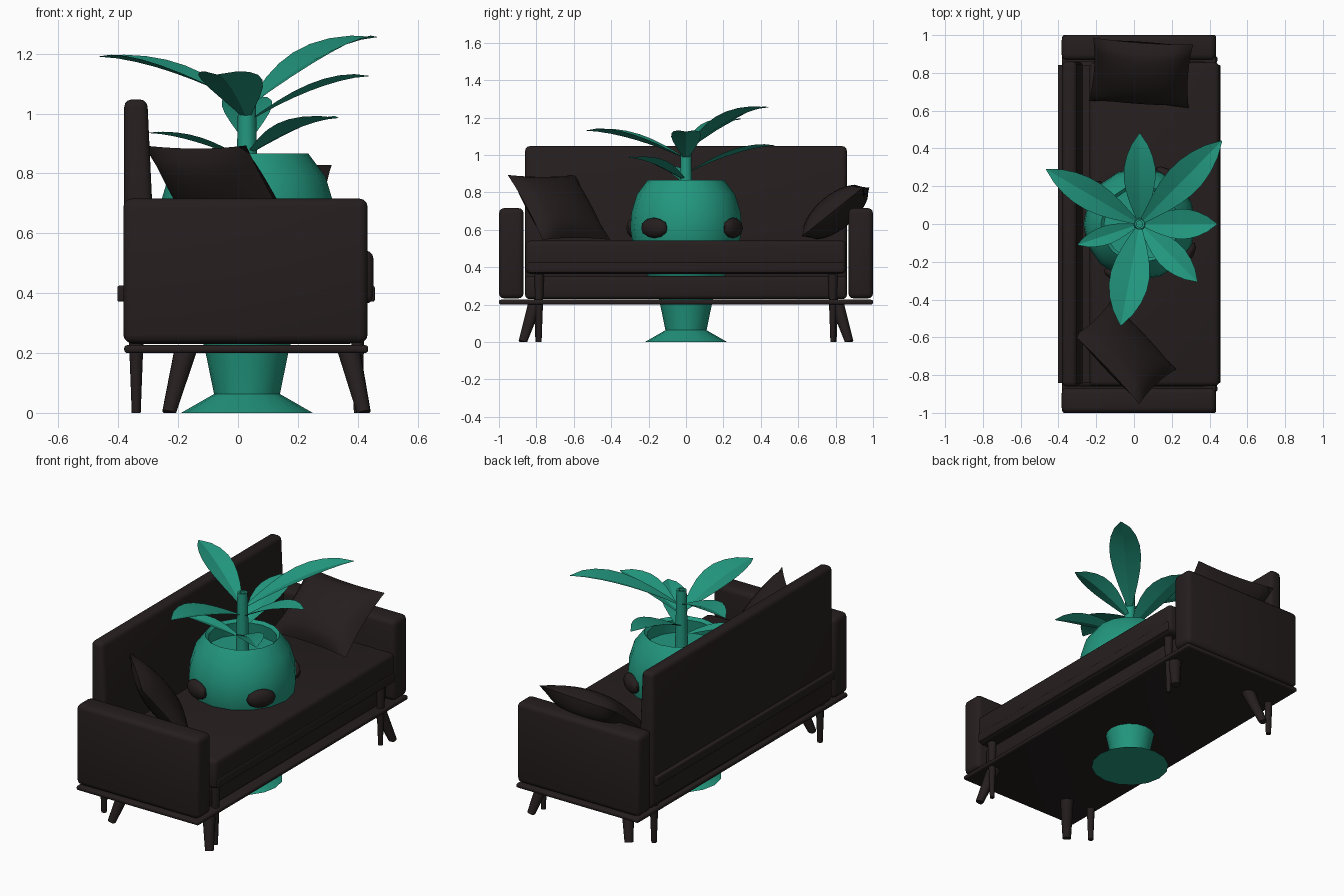
import bpy, bmesh, math
from mathutils import Vector, Matrix

if "Cube" in bpy.data.objects:
    bpy.data.objects.remove(bpy.data.objects["Cube"])


def material(name, rgb):
    m = bpy.data.materials.new(name)
    m.diffuse_color = (*rgb, 1)
    m.use_nodes = True
    m.node_tree.nodes["Principled BSDF"].inputs["Base Color"].default_value = m.diffuse_color
    return m


DARK = material("dark_upholstery", (0.019, 0.013, 0.013))
TEAL = material("teal", (0.016, 0.31, 0.21))


def finish(name, bm, mat, angle=40):
    bmesh.ops.recalc_face_normals(bm, faces=bm.faces)
    me = bpy.data.meshes.new(name)
    bm.to_mesh(me)
    bm.free()
    ob = bpy.data.objects.new(name, me)
    bpy.context.collection.objects.link(ob)
    me.materials.append(mat)
    bpy.ops.object.select_all(action='DESELECT')
    ob.select_set(True)
    bpy.context.view_layer.objects.active = ob
    bpy.ops.object.shade_smooth_by_angle(angle=math.radians(angle))
    return ob


def box(name, x, y, z, bevel, top_x=None):
    """Rounded box from ranges; top_x optionally moves the top's x range."""
    bm = bmesh.new()
    bmesh.ops.create_cube(bm, size=1)
    for v in bm.verts:
        xr = top_x if top_x and v.co.z > 0 else x
        v.co = [r[0] + (c + 0.5) * (r[1] - r[0]) for r, c in zip((xr, y, z), v.co)]
    bmesh.ops.bevel(bm, geom=bm.edges[:], offset=bevel, segments=3, profile=0.5,
                    affect='EDGES')
    return finish(name, bm, DARK)


def leg(name, top, foot, r_top, r_foot):
    top, foot = Vector(top), Vector(foot)
    d = top - foot
    rot = d.to_track_quat('Z', 'Y').to_matrix().to_4x4()
    bm = bmesh.new()
    bmesh.ops.create_cone(bm, cap_ends=True, segments=12, radius1=r_foot, radius2=r_top,
                          depth=d.length, matrix=Matrix.Translation((top + foot) / 2) @ rot)
    for v in bm.verts:
        v.co.z = max(v.co.z, 0)
    finish(name, bm, DARK)


def lathe(name, profile, centre, mat, sides, angle=40):
    bm = bmesh.new()
    vs = [bm.verts.new((r, 0, z)) for r, z in profile]
    es = [bm.edges.new(p) for p in zip(vs, vs[1:])]
    bmesh.ops.spin(bm, geom=vs + es, axis=(0, 0, 1), cent=(0, 0, 0),
                   steps=sides, angle=2 * math.pi)
    bmesh.ops.remove_doubles(bm, verts=bm.verts, dist=1e-4)
    bmesh.ops.translate(bm, verts=bm.verts, vec=centre)
    finish(name, bm, mat, angle)


def pillow(name, centre, across, up, w, h, thick):
    """Puffed cushion: two bulging grids joined at a thin seam."""
    X = Vector(across).normalized()
    Z = X.cross(Vector(up)).normalized()
    Y = Z.cross(X)
    bm = bmesh.new()
    for side in (1, -1):
        grid = bmesh.ops.create_grid(bm, x_segments=12, y_segments=12, size=1)['verts']
        for v in grid:
            u, t = v.co.x, v.co.y
            puff = max(0, (1 - u * u) * (1 - t * t)) ** 0.5
            a = u * (1 - 0.06 * (1 - t * t)) * w / 2
            b = t * (1 - 0.06 * (1 - u * u)) * h / 2
            v.co = Vector(centre) + X * a + Y * b + Z * side * puff * thick / 2
    bmesh.ops.remove_doubles(bm, verts=bm.verts, dist=1e-4)
    finish(name, bm, DARK, 60)


def leaf(name, tip, z0, width):
    """Arching leaf with a creased midrib from the trunk to the tip."""
    base, tip = Vector((0.03, 0, z0)), Vector(tip)
    flat = Vector((tip.x - base.x, tip.y, 0))
    side = Vector((-flat.y, flat.x, 0)).normalized()
    bm = bmesh.new()
    rows, n = [], 8
    for i in range(n + 1):
        t = i / n
        p = base + flat * t
        p.z = z0 + (tip.z - z0) * (1 - (1 - t) ** 1.6)
        half = width / 2 * (0.08 + 0.92 * math.sin(math.pi * t ** 1.15) ** 0.9 if t < 1 else 0.03)
        rows.append([bm.verts.new(p + side * s * half + Vector((0, 0, abs(s) * half * 0.3)))
                     for s in (-1, 0, 1)])
    for a, b in zip(rows, rows[1:]):
        for k in (0, 1):
            bm.faces.new((a[k], a[k + 1], b[k + 1], b[k]))
    finish(name, bm, TEAL, 20)


# Sofa body
box("bottom_plate", (-0.38, 0.435), (-1, 1), (0.20, 0.226), 0.01)
box("seat_base", (-0.37, 0.39), (-0.86, 0.86), (0.23, 0.352), 0.02)
box("seat_deck", (-0.403, 0.457), (-0.843, 0.843), (0.372, 0.425), 0.006)
box("seat_cushion", (-0.235, 0.452), (-0.858, 0.855), (0.365, 0.542), 0.025)
box("backrest", (-0.38, -0.265), (-0.86, 0.86), (0.24, 1.047), 0.025, top_x=(-0.38, -0.303))
for s, side in ((-1, "left"), (1, "right")):
    box(side + "_arm", (-0.383, 0.433), sorted((s * 0.868, s)), (0.233, 0.716), 0.028)
    # Straight thin legs and splayed thick legs at each corner
    leg(side + "_front_leg", (0.40, s * 0.785, 0.36), (0.40, s * 0.785, 0), 0.026, 0.013)
    leg(side + "_back_leg", (-0.34, s * 0.79, 0.34), (-0.34, s * 0.79, 0), 0.028, 0.015)
    leg(side + "_front_splayed_leg", (0.37, s * 0.805, 0.21), (0.42, s * 0.872, 0.0), 0.038, 0.024)
    leg(side + "_back_splayed_leg", (-0.175, s * 0.805, 0.21), (-0.23, s * 0.872, 0.0), 0.038, 0.024)

# Throw pillows
pillow("left_pillow", (-0.046, -0.679, 0.72), (-0.34, 0.36, 0), (-0.178, -0.198, 0.34),
       0.50, 0.44, 0.15)
pillow("right_pillow", (0.037, 0.80, 0.695), (1, -0.07, 0), (0, 0.34, 0.27),
       0.53, 0.43, 0.19)

# Footed pot standing through the seat, with soil floor
C = (0.03, 0, 0)
lathe("pot", [(0, 0), (0.22, 0), (0.11, 0.063), (0.14, 0.21), (0.16, 0.28), (0.235, 0.40),
              (0.285, 0.52), (0.298, 0.61), (0.292, 0.69), (0.262, 0.79), (0.205, 0.866),
              (0.188, 0.85), (0.2, 0.77), (0, 0.765)], C, TEAL, 16)

# Dark stones set in the pot wall
for i, deg in enumerate((-35, 58, 148, -112)):
    a = math.radians(deg)
    bm = bmesh.new()
    bmesh.ops.create_icosphere(bm, subdivisions=2, radius=1, matrix=(
        Matrix.Translation((0.03 + 0.296 * math.cos(a), 0.296 * math.sin(a), 0.61))
        @ Matrix.Rotation(a, 4, 'Z') @ Matrix.Diagonal((0.035, 0.085, 0.055, 1))))
    finish(f"pot_stone_{i}", bm, DARK)

# Trunk and leaves
lathe("trunk", [(0, 0.76), (0.036, 0.76), (0.028, 1.12), (0.016, 1.12), (0.016, 1.09), (0, 1.09)],
      C, TEAL, 10)
LEAVES = [((0.465, 0.44, 1.255), 1.02, 0.18), ((-0.465, 0.29, 1.19), 1.03, 0.16),
          ((-0.07, -0.537, 1.13), 0.98, 0.21), ((0.03, 0.48, 1.05), 0.90, 0.17),
          ((0.44, 0.0, 1.125), 0.97, 0.16), ((0.335, -0.305, 0.985), 0.86, 0.15),
          ((-0.30, -0.11, 0.935), 0.84, 0.10)]
for i, (tip, z0, w) in enumerate(LEAVES):
    leaf(f"leaf_{i}", tip, z0, w)
